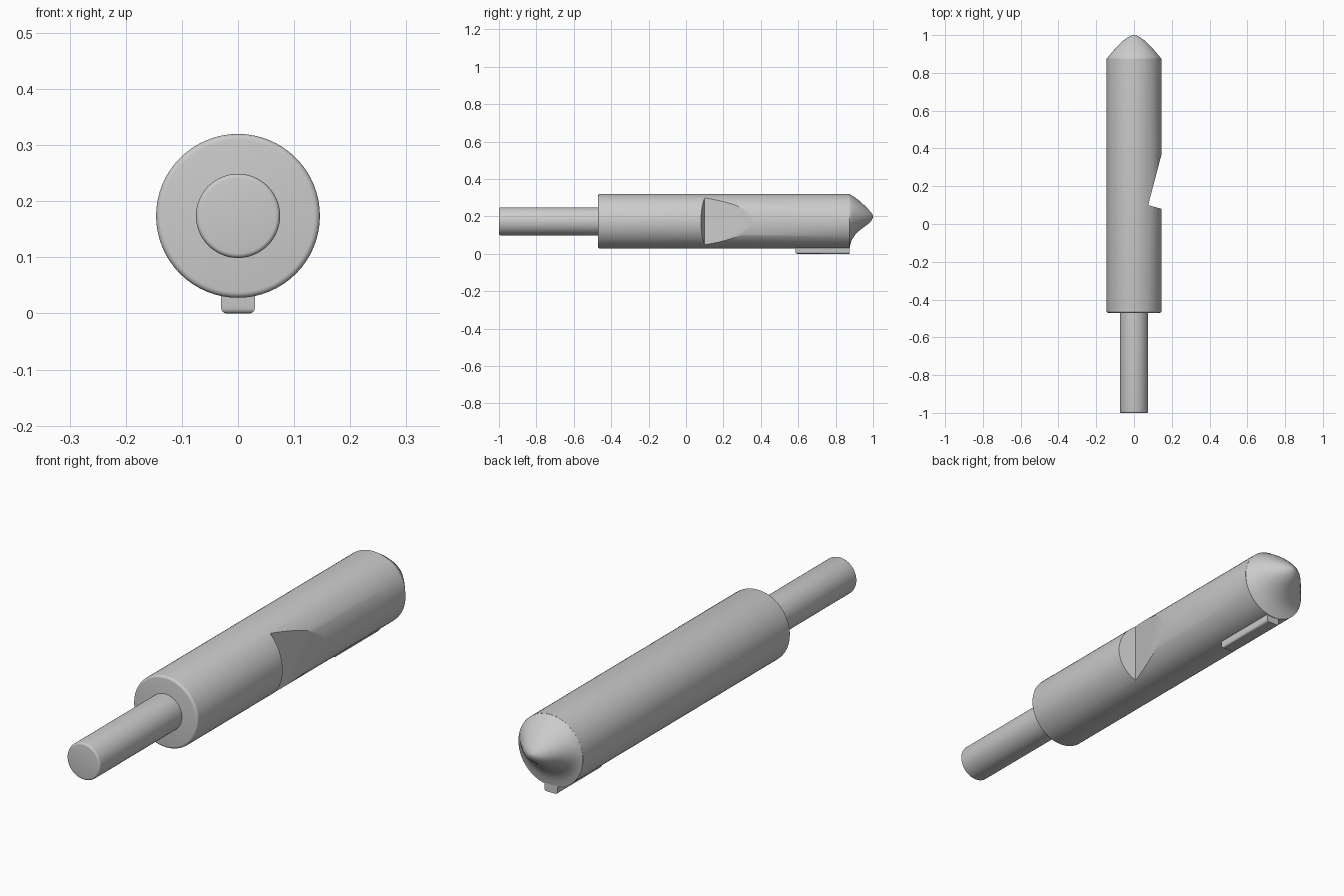
import bpy, bmesh
from math import sin, cos, pi, radians

cube = bpy.data.objects.get("Cube")
if cube:
    bpy.data.objects.remove(cube, do_unlink=True)

AXIS = 0.174      # height of the centre line
R_BODY = 0.146
R_ROD = 0.075

steel = bpy.data.materials.new("grey steel")
steel.use_nodes = True
colour = (0.6, 0.6, 0.6, 1)
steel.diffuse_color = colour
steel.node_tree.nodes["Principled BSDF"].inputs["Base Color"].default_value = colour


def finish(name, bm):
    bmesh.ops.recalc_face_normals(bm, faces=bm.faces)
    mesh = bpy.data.meshes.new(name)
    bm.to_mesh(mesh)
    bm.free()
    mesh.materials.append(steel)
    obj = bpy.data.objects.new(name, mesh)
    bpy.context.collection.objects.link(obj)
    return obj


def activate(obj):
    bpy.ops.object.select_all(action='DESELECT')
    obj.select_set(True)
    bpy.context.view_layer.objects.active = obj


def smooth(obj, angle=30):
    activate(obj)
    bpy.ops.object.shade_smooth_by_angle(angle=radians(angle))


def loft(name, rings, sides=64):
    """Skin ellipses along y; each ring is (y, half width, bottom, top)."""
    bm = bmesh.new()
    loops = []
    for y, w, low, high in rings:
        mid, h = (low + high) / 2, (high - low) / 2
        loops.append([bm.verts.new((w * cos(2 * pi * i / sides), y,
                                    mid + h * sin(2 * pi * i / sides)))
                      for i in range(sides)])
    for a, b in zip(loops, loops[1:]):
        for i in range(sides):
            j = (i + 1) % sides
            bm.faces.new((a[i], a[j], b[j], b[i]))
    bm.faces.new(loops[0])
    bm.faces.new(loops[-1])
    return finish(name, bm)


def rounded_cylinder(name, r, y0, y1, bevel):
    """Cylinder along y with a rounded front rim."""
    steps = 4
    rings = []
    for k in range(steps + 1):
        a = pi / 2 * k / steps
        rings.append((y0 + bevel * (1 - sin(a)), r - bevel * (1 - cos(a))))
    rings = sorted(rings) + [(y1, r)]
    return loft(name, [(y, q, AXIS - q, AXIS + q) for y, q in rings])


# Plunger rod and main barrel
rod = rounded_cylinder("rod", R_ROD, -1.0, -0.46, 0.008)
body = rounded_cylinder("body", R_BODY, -0.47, 0.875, 0.01)

# Wedge-shaped notch cut across the left flank
bm = bmesh.new()
profile = [(0.075, 0.10), (0.146, 0.08), (0.217, 0.06), (0.217, 0.64), (0.146, 0.37)]
low = [bm.verts.new((x, y, -0.1)) for x, y in profile]
base = bm.faces.new(low)
out = bmesh.ops.extrude_face_region(bm, geom=[base])
top = [v for v in out["geom"] if isinstance(v, bmesh.types.BMVert)]
bmesh.ops.translate(bm, verts=top, vec=(0, 0, 0.6))
cutter = finish("notch_cutter", bm)
cutter.hide_render = True
activate(body)
cut = body.modifiers.new("notch", 'BOOLEAN')
cut.operation = 'DIFFERENCE'
cut.solver = 'EXACT'
cut.object = cutter
bpy.ops.object.modifier_apply(modifier=cut.name)
bpy.data.objects.remove(cutter, do_unlink=True)

# Off-centre pointed nose, hollowed slightly underneath
nose = loft("nose", [
    (0.874, 0.146, 0.028, 0.320),
    (0.880, 0.141, 0.055, 0.316),
    (0.888, 0.134, 0.078, 0.311),
    (0.905, 0.120, 0.103, 0.300),
    (0.930, 0.098, 0.127, 0.281),
    (0.955, 0.074, 0.146, 0.258),
    (0.975, 0.052, 0.160, 0.238),
    (0.990, 0.030, 0.176, 0.221),
    (0.997, 0.015, 0.188, 0.210),
    (1.000, 0.003, 0.198, 0.202)])

# Guide key under the back end
bm = bmesh.new()
bmesh.ops.create_cube(bm, size=1)
bmesh.ops.scale(bm, vec=(0.06, 0.288, 0.06), verts=bm.verts)
bmesh.ops.translate(bm, vec=(0, 0.729, 0.03), verts=bm.verts)
edges = [e for e in bm.edges if all(v.co.z < 0.01 for v in e.verts)
         and any(v.co.y < 0.7 for v in e.verts)]
bmesh.ops.bevel(bm, geom=edges, offset=0.01, segments=4, profile=0.5, affect='EDGES')
key = finish("guide_key", bm)

for part in (rod, body, key):
    smooth(part)
smooth(nose, 60)
